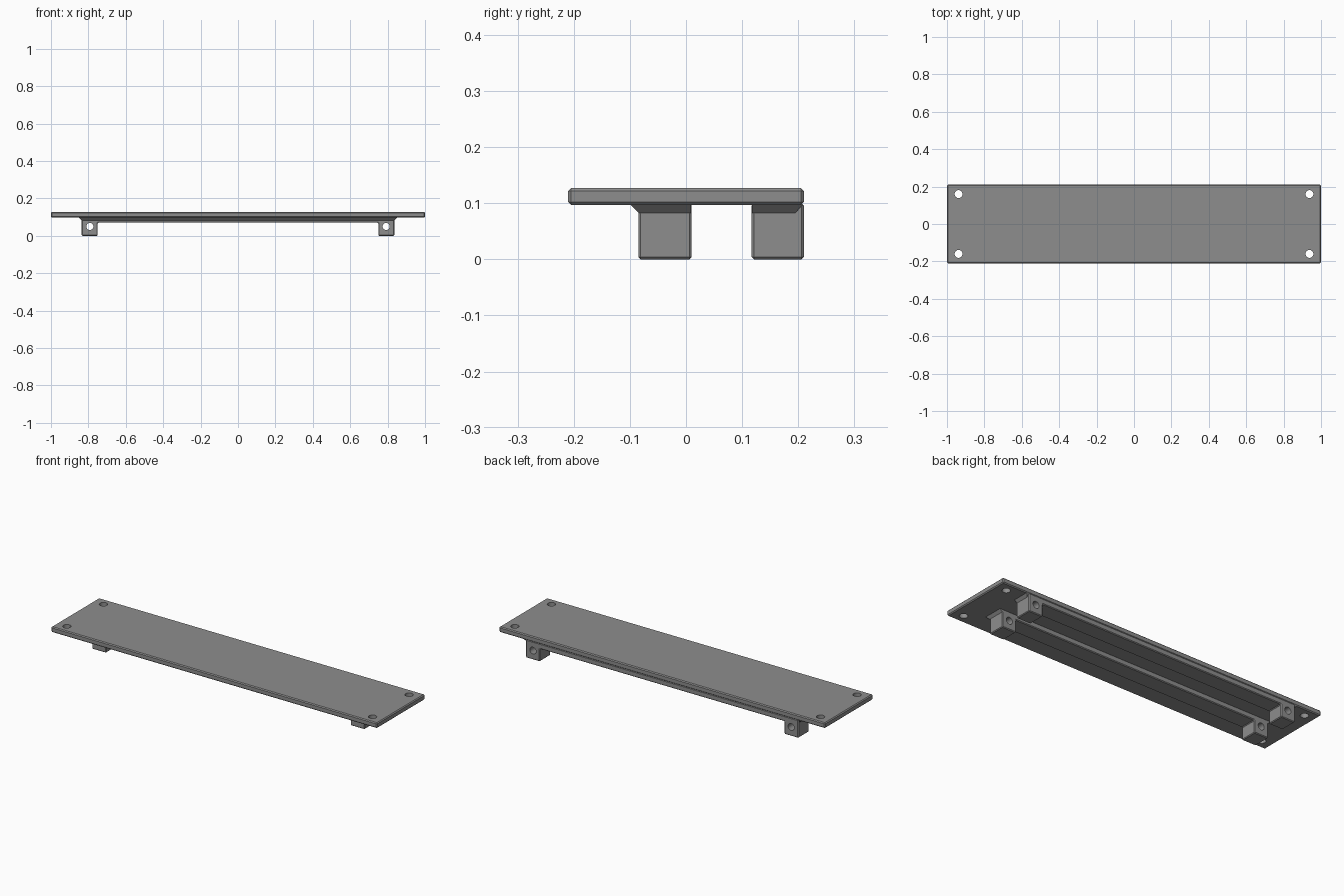
import bpy, bmesh, math

if "Cube" in bpy.data.objects:
    bpy.data.objects.remove(bpy.data.objects["Cube"])

steel = bpy.data.materials.new("grey steel")
steel.diffuse_color = (0.27, 0.27, 0.27, 1)
steel.use_nodes = True
steel.node_tree.nodes["Principled BSDF"].inputs["Base Color"].default_value = steel.diffuse_color


def make(name, bm):
    bmesh.ops.recalc_face_normals(bm, faces=bm.faces)
    mesh = bpy.data.meshes.new(name)
    bm.to_mesh(mesh)
    bm.free()
    mesh.materials.append(steel)
    ob = bpy.data.objects.new(name, mesh)
    bpy.context.collection.objects.link(ob)
    return ob


def prism(name, bottom, top):
    """Solid between two matching outlines."""
    bm = bmesh.new()
    lo = [bm.verts.new(p) for p in bottom]
    hi = [bm.verts.new(p) for p in top]
    bm.faces.new(lo)
    bm.faces.new(hi)
    n = len(lo)
    for i in range(n):
        j = (i + 1) % n
        bm.faces.new((lo[i], lo[j], hi[j], hi[i]))
    return make(name, bm)


def rect(x, y0, y1, z):
    return [(-x, y0, z), (x, y0, z), (x, y1, z), (-x, y1, z)]


def bevel(ob, width):
    m = ob.modifiers.new("edge chamfer", 'BEVEL')
    m.width = width
    m.segments = 1
    m.limit_method = 'ANGLE'


def drill(ob, centres, axis, radius):
    """Cut round through holes along the axis."""
    bm = bmesh.new()
    for c in centres:
        part = bmesh.ops.create_cone(bm, cap_ends=True, segments=32,
                                     radius1=radius, radius2=radius, depth=0.3)["verts"]
        for v in part:
            x, y, z = v.co
            v.co = (x, z, y) if axis == 'Y' else (x, y, z)
        bmesh.ops.translate(bm, verts=part, vec=c)
    cutter = make(ob.name + "_hole_cutter", bm)
    cutter.hide_render = True
    cutter.hide_viewport = True
    cutter.display_type = 'WIRE'
    m = ob.modifiers.new("holes", 'BOOLEAN')
    m.operation = 'DIFFERENCE'
    m.solver = 'EXACT'
    m.object = cutter


# Top plate with four corner holes
plate = prism("top_plate", rect(1, -0.21, 0.21, 0.097), rect(1, -0.21, 0.21, 0.127))
bevel(plate, 0.005)
drill(plate, [(x, y, 0.11) for x in (-0.938, 0.938) for y in (-0.16, 0.16)], 'Z', 0.021)

# Two U-shaped rails, each with a drilled lug at both ends
half = [(0.75, 0.07), (0.75, 0), (0.836, 0), (0.836, 0.1)]
outline = half + [(-x, z) for x, z in reversed(half)]
for side, y0, y1 in (("front", -0.085, 0.01), ("rear", 0.117, 0.21)):
    rail = prism(side + "_rail", [(x, y0, z) for x, z in outline],
                 [(x, y1, z) for x, z in outline])
    bevel(rail, 0.004)
    drill(rail, [(x, (y0 + y1) / 2, 0.05) for x in (-0.792, 0.792)], 'Y', 0.019)

# Sloped shoulders where the rails meet the plate
prism("front_shoulder", rect(0.836, -0.085, 0.009, 0.083), rect(0.851, -0.1, 0.009, 0.098))
prism("rear_shoulder", rect(0.836, 0.118, 0.195, 0.083), rect(0.851, 0.118, 0.209, 0.098))

# Smooth hole walls, crisp edges
for ob in list(bpy.context.collection.objects):
    if not ob.hide_render:
        bpy.ops.object.select_all(action='DESELECT')
        ob.select_set(True)
        bpy.context.view_layer.objects.active = ob
        for m in [m.name for m in ob.modifiers]:
            bpy.ops.object.modifier_apply(modifier=m)
        bpy.ops.object.shade_smooth_by_angle(angle=math.radians(30))
